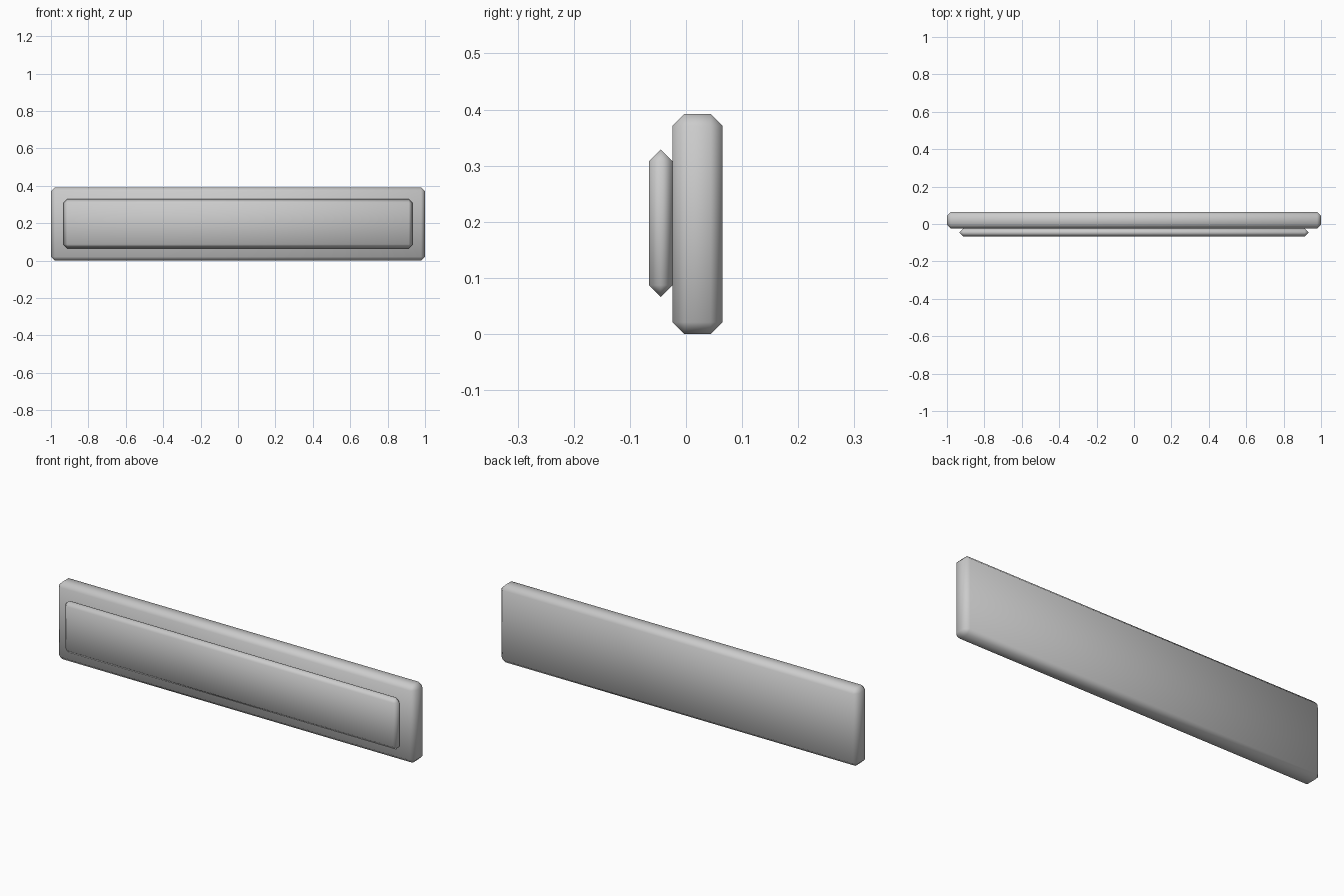
import bpy
import bmesh
from mathutils import Vector

default = bpy.data.objects.get("Cube")
if default:
    bpy.data.objects.remove(default, do_unlink=True)

# Single plain grey finish
grey = bpy.data.materials.new("plain_grey")
grey.use_nodes = True
colour = (0.6, 0.6, 0.6, 1)
grey.diffuse_color = colour
grey.node_tree.nodes["Principled BSDF"].inputs["Base Color"].default_value = colour


def chamfered_block(name, low, high, chamfer):
    """Box between two corners with every edge chamfered and shaded smooth."""
    low, high = Vector(low), Vector(high)
    bm = bmesh.new()
    bmesh.ops.create_cube(bm, size=1)
    for v in bm.verts:
        v.co = (low + high) / 2 + v.co * (high - low)
    bmesh.ops.bevel(bm, geom=bm.edges[:], offset=chamfer, segments=1,
                    affect='EDGES', clamp_overlap=True)
    bmesh.ops.remove_doubles(bm, verts=bm.verts[:], dist=0.0005)
    bmesh.ops.recalc_face_normals(bm, faces=bm.faces[:])
    for f in bm.faces:
        f.smooth = True
    mesh = bpy.data.meshes.new(name)
    bm.to_mesh(mesh)
    bm.free()
    mesh.materials.append(grey)
    obj = bpy.data.objects.new(name, mesh)
    bpy.context.collection.objects.link(obj)
    return obj


# Main backing board
chamfered_block("back_board", (-1, -0.024, 0), (1, 0.065, 0.392), 0.021)

# Thin raised panel on the front, its chamfers meeting in a ridge
chamfered_block("front_panel", (-0.934, -0.066, 0.066), (0.934, -0.024, 0.329), 0.021)
